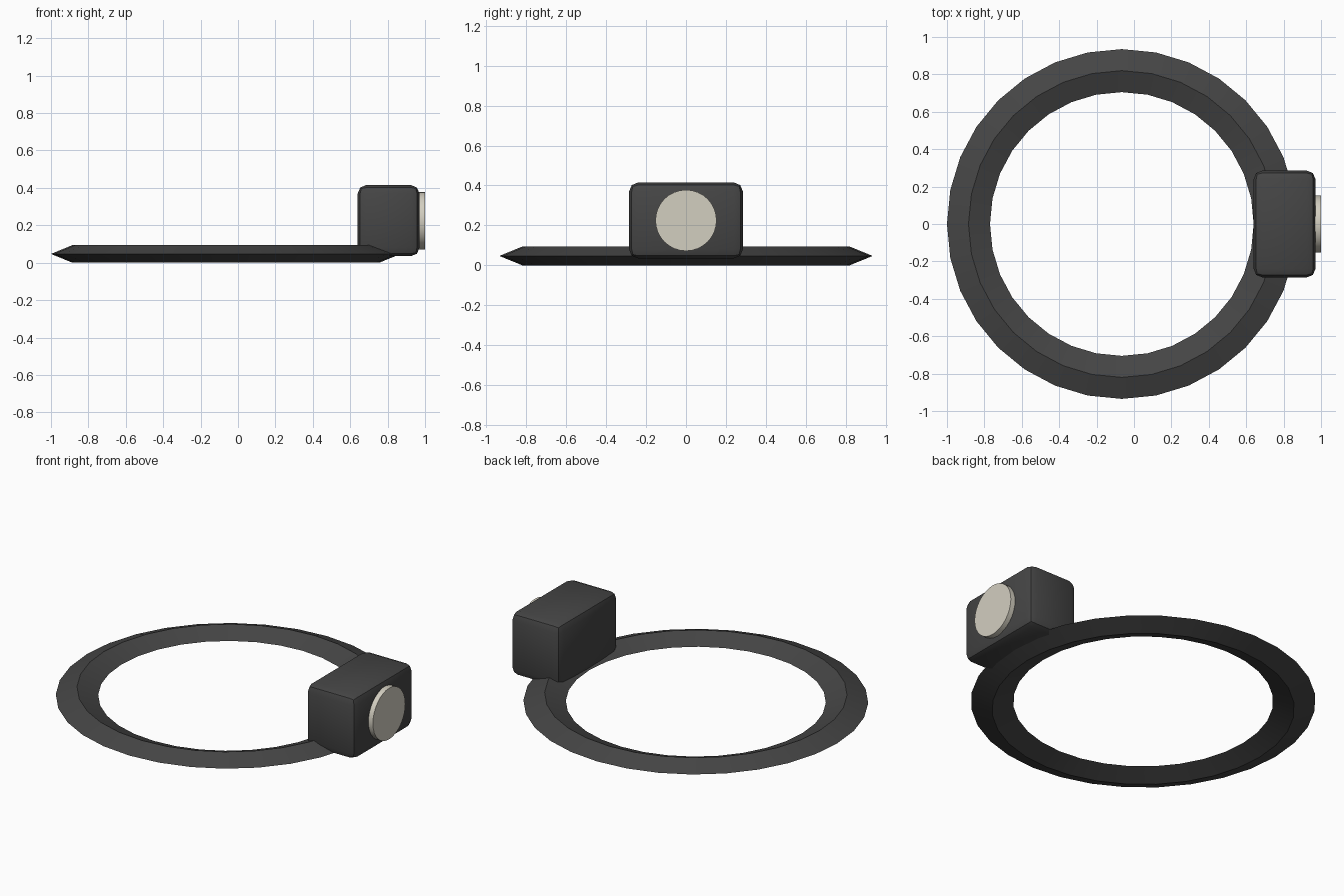
import bpy
import bmesh
from math import cos, sin, pi, radians
from mathutils import Matrix, Vector

cube = bpy.data.objects.get("Cube")
if cube:
    bpy.data.objects.remove(cube, do_unlink=True)


def material(name, rgb):
    mat = bpy.data.materials.new(name)
    mat.use_nodes = True
    mat.diffuse_color = (*rgb, 1)
    mat.node_tree.nodes["Principled BSDF"].inputs["Base Color"].default_value = (*rgb, 1)
    return mat


def add_part(name, bm, mat):
    bmesh.ops.recalc_face_normals(bm, faces=bm.faces)
    mesh = bpy.data.meshes.new(name)
    bm.to_mesh(mesh)
    bm.free()
    mesh.materials.append(mat)
    obj = bpy.data.objects.new(name, mesh)
    bpy.context.collection.objects.link(obj)
    bpy.ops.object.select_all(action="DESELECT")
    obj.select_set(True)
    bpy.context.view_layer.objects.active = obj
    bpy.ops.object.shade_smooth_by_angle(angle=radians(30))
    return obj


charcoal = material("charcoal", (0.06, 0.06, 0.06))
ivory = material("warm ivory", (0.65, 0.62, 0.53))

# Ring band: flattened diamond section swept round a circle
bm = bmesh.new()
center_x, height, sides = -0.065, 0.047, 32
section = [(0.935, height), (0.82, 2 * height), (0.705, height), (0.82, 0)]
loops = []
for i in range(sides):
    a = 2 * pi * i / sides
    loops.append([bm.verts.new((center_x + r * cos(a), r * sin(a), z)) for r, z in section])
for i, loop in enumerate(loops):
    following = loops[(i + 1) % sides]
    for j in range(4):
        k = (j + 1) % 4
        bm.faces.new((loop[j], following[j], following[k], loop[k]))
add_part("ring_band", bm, charcoal)

# Housing block with softened edges
bm = bmesh.new()
size = Vector((0.33, 0.57, 0.38))
bmesh.ops.create_cube(bm, size=1, matrix=Matrix.Translation((0.805, 0, 0.225)) @ Matrix.Diagonal((*size, 1)))
bmesh.ops.bevel(bm, geom=bm.edges[:], offset=0.045, segments=2, profile=0.5, affect="EDGES")
add_part("housing_block", bm, charcoal)

# Round disc on the outward face
bm = bmesh.new()
bmesh.ops.create_cone(bm, cap_ends=True, segments=32, radius1=0.153, radius2=0.153, depth=0.06,
                      matrix=Matrix.Translation((0.97, 0, 0.225)) @ Matrix.Rotation(pi / 2, 4, "Y"))
add_part("face_disc", bm, ivory)
